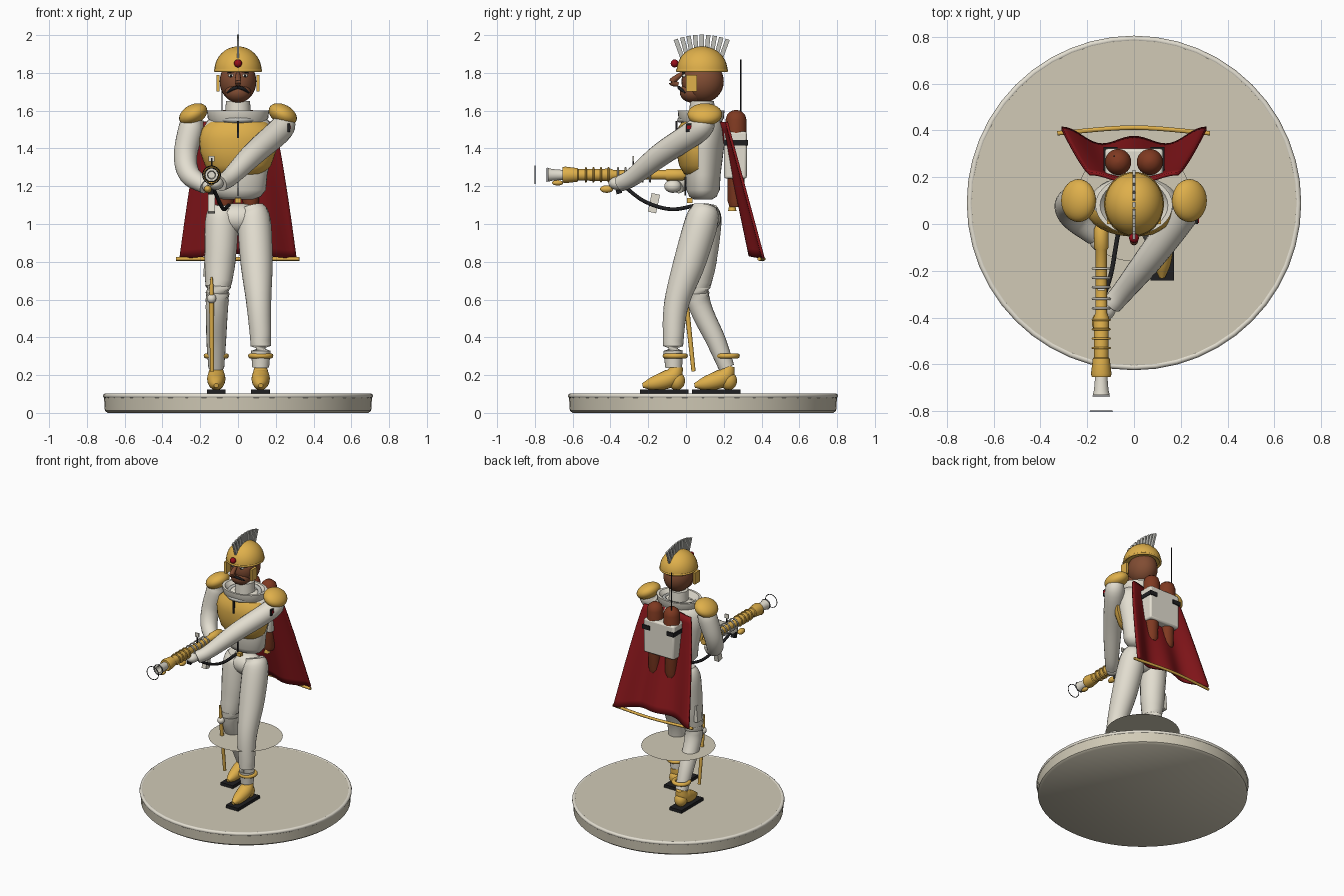
import bpy, bmesh, math
from mathutils import Vector, Matrix

cube = bpy.data.objects.get("Cube")
if cube:
    bpy.data.objects.remove(cube, do_unlink=True)


def material(name, *rgb):
    m = bpy.data.materials.new(name)
    col = [(c / 255) ** 2.2 for c in rgb] + [1]
    m.use_nodes = True
    m.diffuse_color = col
    m.node_tree.nodes["Principled BSDF"].inputs["Base Color"].default_value = col
    return m


IVORY = material("ivory", 226, 221, 207)
STONE = material("stone", 208, 201, 181)
GOLD = material("gold", 222, 174, 76)
RED = material("cape_red", 132, 28, 32)
GEM = material("gem_red", 150, 22, 32)
SKIN = material("skin_brown", 128, 78, 54)
LEATHER = material("leather_brown", 126, 60, 38)
BLACK = material("black", 36, 36, 38)
GREY = material("plume_grey", 190, 190, 184)
parts = []


def add(name, bm, mat, loc=(0, 0, 0), rot=(0, 0, 0)):
    bmesh.ops.recalc_face_normals(bm, faces=bm.faces[:])
    me = bpy.data.meshes.new(name)
    bm.to_mesh(me)
    bm.free()
    me.materials.append(mat)
    ob = bpy.data.objects.new(name, me)
    bpy.context.collection.objects.link(ob)
    ob.location, ob.rotation_euler = loc, [math.radians(a) for a in rot]
    parts.append(ob)
    return ob


def ball(name, mat, loc, r, rot=(0, 0, 0)):
    bm = bmesh.new()
    bmesh.ops.create_uvsphere(bm, u_segments=28, v_segments=16, radius=1)
    bmesh.ops.scale(bm, vec=r, verts=bm.verts)
    return add(name, bm, mat, loc, rot)


def box(name, mat, loc, size, rot=(0, 0, 0)):
    bm = bmesh.new()
    bmesh.ops.create_cube(bm, size=1)
    bmesh.ops.scale(bm, vec=size, verts=bm.verts)
    return add(name, bm, mat, loc, rot)


def skin_rings(bm, rings):
    rows = [[bm.verts.new(p) for p in ring] for ring in rings]
    n = len(rows[0])
    for a, b in zip(rows, rows[1:]):
        for i in range(n):
            bm.faces.new((a[i], a[(i + 1) % n], b[(i + 1) % n], b[i]))
    bm.faces.new(rows[0])
    bm.faces.new(rows[-1])


def circle(n):
    return [(math.cos(math.tau * i / n), math.sin(math.tau * i / n)) for i in range(n)]


def lathe(name, mat, sections, loc=(0, 0, 0), rot=(0, 0, 0), n=32, squash=1):
    """Stack of (height, radius) rings, squashed in depth."""
    bm = bmesh.new()
    skin_rings(bm, [[(c * r, s * r * squash, z) for c, s in circle(n)] for z, r in sections])
    return add(name, bm, mat, loc, rot)


def ring(name, mat, loc, r, thick, rot=(0, 0, 0), squash=1):
    bm = bmesh.new()
    tube_pts = circle(10)
    rows = [[bm.verts.new((c * (r + thick * a), s * (r + thick * a) * squash, thick * b))
             for a, b in tube_pts] for c, s in circle(48)]
    for i in range(48):
        for j in range(10):
            a, b, k = rows[i - 1], rows[i], (j + 1) % 10
            bm.faces.new((a[j], b[j], b[k], a[k]))
    return add(name, bm, mat, loc, rot)


def tube(name, mat, pts, n=20):
    """Smooth limb through (x, y, z, radius) points."""
    p = [Vector(q) for q in pts]
    p = [p[0] * 2 - p[1]] + p + [p[-1] * 2 - p[-2]]
    path = []
    for i in range(1, len(p) - 2):
        a, b, c, d = p[i - 1:i + 3]
        for t in (k / 6 for k in range(6)):
            path.append((b * 2 + (c - a) * t + (a * 2 - b * 5 + c * 4 - d) * t * t
                         + (b * 3 - a - c * 3 + d) * t ** 3) / 2)
    path.append(p[-2])
    rings = []
    for i, q in enumerate(path):
        way = path[min(i + 1, len(path) - 1)].xyz - path[max(i - 1, 0)].xyz
        turn = way.to_track_quat('Z', 'X')
        rings.append([q.xyz + turn @ Vector((c * q.w, s * q.w, 0)) for c, s in circle(n)])
    bm = bmesh.new()
    skin_rings(bm, rings)
    return add(name, bm, mat)


# Display base and the thin floating disc
lathe("base", STONE, [(0, .69), (.012, .705), (.09, .71), (.1, .7)], (0, .09, 0), n=64)
ring("base_rim", IVORY, (0, .09, .09), .702, .013)
disc = bmesh.new()
bmesh.ops.create_circle(disc, cap_ends=True, segments=48, radius=.25)
add("knee_disc", disc, STONE, (0, .09, .49))

# Legs and hips
tube("left_leg", IVORY, [(.07, .1, 1.09, .065), (.085, .085, 1.02, .088), (.098, .02, .8, .086),
                         (.11, -.05, .58, .066), (.12, -.068, .38, .055), (.12, -.065, .24, .045)])
tube("right_leg", IVORY, [(-.07, .1, 1.09, .065), (-.085, .1, 1.02, .088), (-.095, .08, .8, .082),
                          (-.11, .065, .6, .062), (-.115, .16, .38, .052), (-.115, .215, .24, .042)])
ball("hips", IVORY, (0, .1, 1.03), (.14, .085, .08))

# Pointed shoes, soles and ankle rings
for side, x, y in (("left", .12, -.115), ("right", -.115, .16)):
    box(side + "_sole", BLACK, (x, y, .114), (.1, .255, .022))
    tube(side + "_shoe", GOLD, [(x, y + .07, .25, .03), (x, y + .05, .2, .045), (x, y + .01, .175, .048),
                                (x, y - .06, .155, .036), (x, y - .115, .145, .012)])
    ball(side + "_heel", GOLD, (x, y + .065, .17), (.043, .045, .05))
    ring(side + "_ankle_ring", GOLD, (x, y + .058, .302), .053, .014)

# Torso, breastplate and belt details
lathe("torso", IVORY, [(1.13, .08), (1.145, .12), (1.18, .148), (1.26, .155), (1.4, .185),
                       (1.5, .19), (1.55, .16), (1.58, .08)], (0, .09, 0), squash=.6)
plate = lathe("breastplate", GOLD, [(1.25, .08), (1.265, .13), (1.31, .175), (1.38, .2), (1.45, .205),
                                    (1.505, .19), (1.54, .15)], (0, .065, 0), squash=.58)
for v in plate.data.vertices:
    v.co.y = min(v.co.y, 0)
box("chest_clasp", BLACK, (0, -.05, 1.5), (.012, .012, .09))
box("belly_seam", BLACK, (0, -.003, 1.2), (.006, .008, .1))
box("belt_buckle", GOLD, (0, .02, 1.125), (.03, .03, .025))

# Collar and neck
lathe("collar", IVORY, [(1.51, .12), (1.56, .16), (1.6, .165), (1.6, .145), (1.56, .11)],
      (0, .08, 0), squash=.75)
ring("collar_lip", GREY, (0, .07, 1.565), .11, .014, (8, 0, 0), .95)
lathe("neck", IVORY, [(1.53, .07), (1.65, .064)], (0, .085, 0))

# Head and face
ball("head", SKIN, (0, .088, 1.755), (.097, .112, .113))
ball("jaw", SKIN, (0, .035, 1.698), (.07, .068, .056))
tube("nose", SKIN, [(0, -.015, 1.80, .01), (0, -.05, 1.775, .015), (0, -.075, 1.75, .017), (0, -.04, 1.738, .012)], 12)
for s, side in ((1, "left"), (-1, "right")):
    ball(side + "_eye", IVORY, (s * .036, -.008, 1.785), (.016, .012, .009))
    ball(side + "_pupil", BLACK, (s * .036, -.017, 1.785), (.006, .005, .007))
    box(side + "_eyebrow", BLACK, (s * .037, -.013, 1.804), (.036, .015, .007), (0, s * 8, 0))
    tube(side + "_moustache", BLACK, [(0, -.038, 1.724, .008), (s * .03, -.03, 1.715, .009),
                                      (s * .058, -.004, 1.695, .004)], 10)
    box(side + "_cheek_guard", GOLD, (s * .106, .03, 1.745), (.018, .058, .085))

# Helmet, gem and crest
dome = [(.128 * math.sin(a * math.pi / 20), .125 * math.cos(a * math.pi / 20)) for a in range(10)]
lathe("helmet", GOLD, dome + [(.128, .003)], (0, .085, 1.812), squash=1.08)
ring("helmet_brim", GOLD, (0, .085, 1.812), .12, .008, squash=1.08)
ball("helmet_gem", GEM, (0, -.06, 1.85), (.021, .021, .021))
for i in range(9):
    a = (i - 4) * 5
    r = math.radians(a)
    box("crest_plume", GREY, (0, .083 + .352 * math.sin(r), 1.6 + .352 * math.cos(r)),
        (.013, .023, .1), (-a, 0, 0))

# Shoulders and arms
for s, side in ((1, "left"), (-1, "right")):
    ball(side + "_pauldron", GOLD, (s * .237, .1, 1.58), (.08, .092, .052), (0, s * 28, 0))
tube("left_arm", IVORY, [(.245, .1, 1.56, .055), (.225, .065, 1.5, .067), (.08, -.13, 1.37, .062),
                         (-.04, -.28, 1.25, .048), (-.095, -.345, 1.215, .043)])
tube("right_arm", IVORY, [(-.235, .1, 1.56, .055), (-.25, .1, 1.5, .067), (-.278, .075, 1.36, .062),
                          (-.255, .025, 1.26, .056), (-.17, -.05, 1.2, .042)])
ball("left_hand", IVORY, (-.12, -.36, 1.215), (.043, .05, .035))
ball("right_hand", IVORY, (-.15, -.07, 1.2), (.04, .045, .035))
box("arm_patch_border", BLACK, (.268, .03, 1.51), (.012, .06, .046))
box("arm_patch", GEM, (.273, .03, 1.513), (.009, .05, .018))

# Blaster, pointing forward
lathe("gun_barrel", GOLD, [(.0, .02), (.02, .03), (.1, .032), (.11, .025), (.38, .025), (.4, .033),
                           (.57, .03), (.575, .036), (.64, .044), (.655, .04)],
      (-.14, 0, 1.26), (90, 0, 0), 24)
lathe("gun_muzzle", IVORY, [(.65, .026), (.71, .031), (.73, .036), (.73, .022), (.67, .018)],
      (-.14, 0, 1.26), (90, 0, 0), 24)
for i, y in enumerate((.19, .23, .27, .32, .36, .41, .45, .49, .53)):
    ring("gun_coil", IVORY if i < 5 else GOLD, (-.14, -y, 1.26), .036, .005, (90, 0, 0))
ring("sight_ring_near", BLACK, (-.14, -.735, 1.26), .036, .0025, (90, 0, 0))
ring("sight_ring_far", BLACK, (-.14, -.8, 1.26), .047, .0025, (90, 0, 0))
ball("front_knob", GOLD, (-.14, -.68, 1.218), (.016, .03, .014))
ball("middle_knob", GOLD, (-.16, -.42, 1.185), (.02, .035, .02))
box("trigger_grip", BLACK, (-.145, -.36, 1.19), (.03, .03, .06), (15, 0, 0))
box("rear_grip", IVORY, (-.14, -.17, 1.11), (.035, .045, .1), (-12, 0, 0))
box("gun_sight_post", BLACK, (-.14, -.28, 1.31), (.008, .008, .08))
box("gun_sight", IVORY, (-.14, -.28, 1.345), (.03, .008, .03))
tube("gun_hose", BLACK, [(-.14, -.34, 1.21, .01), (-.1, -.22, 1.12, .01), (-.075, -.08, 1.078, .01),
                         (-.05, .06, 1.1, .01)], 10)

# Sword and thigh pouch at the right hip
tube("sword_blade", GOLD, [(-.14, -.01, .72, .006), (-.14, 0, .6, .013), (-.137, .04, .22, .011)], 10)
ball("sword_pommel", IVORY, (-.14, 0, .605), (.025, .025, .025))
box("thigh_pouch", IVORY, (-.165, .1, .78), (.03, .055, .12), (0, 5, 0))

# Cape with soft folds and a gold hem bar
bm = bmesh.new()
bmesh.ops.create_grid(bm, x_segments=32, y_segments=16, size=1)
for v in bm.verts:
    u, t = v.co.x, (1 - v.co.y) / 2
    v.co = (u * (.19 + .12 * t ** .8), .195 + .17 * t + .025 * t * math.cos(2 * math.pi * u)
            - .02 * math.cos(math.pi * u), 1.54 - .71 * t + .012 * t * math.cos(3 * u))
cape = add("cape", bm, RED)
fold = cape.modifiers.new("thickness", 'SOLIDIFY')
fold.thickness, fold.offset = .014, 0
tube("cape_bar", GOLD, [(-.328, .388, .815, .01), (0, .412, .815, .01), (.325, .388, .815, .01)], 10)

# Backpack with twin tanks
pack = box("backpack", IVORY, (0, .262, 1.365), (.25, .12, .25))
bev = pack.modifiers.new("soft_edges", 'BEVEL')
bev.width, bev.segments = .012, 2
for s, side in ((1, "left"), (-1, "right")):
    x = s * .068
    lathe(side + "_tank", LEATHER, [(1.09, .035), (1.12, .044), (1.25, .046), (1.3, .055), (1.55, .056),
                                    (1.58, .047), (1.598, .026), (1.604, .005)], (x, .265, 0), n=24)
    lathe(side + "_tank_nozzle", GOLD, [(1.07, .022), (1.1, .016)], (x, .245, 0), n=16)
    box(side + "_pack_strap", BLACK, (s * .1, .267, 1.43), (.06, .125, .03))
tube("antenna", BLACK, [(-.085, .29, 1.45, .004), (-.085, .29, 1.87, .003)], 8)

# Smooth shading with crisp edges
bpy.ops.object.select_all(action='DESELECT')
for ob in parts:
    ob.select_set(True)
bpy.context.view_layer.objects.active = parts[0]
bpy.ops.object.shade_smooth_by_angle(angle=math.radians(40))
